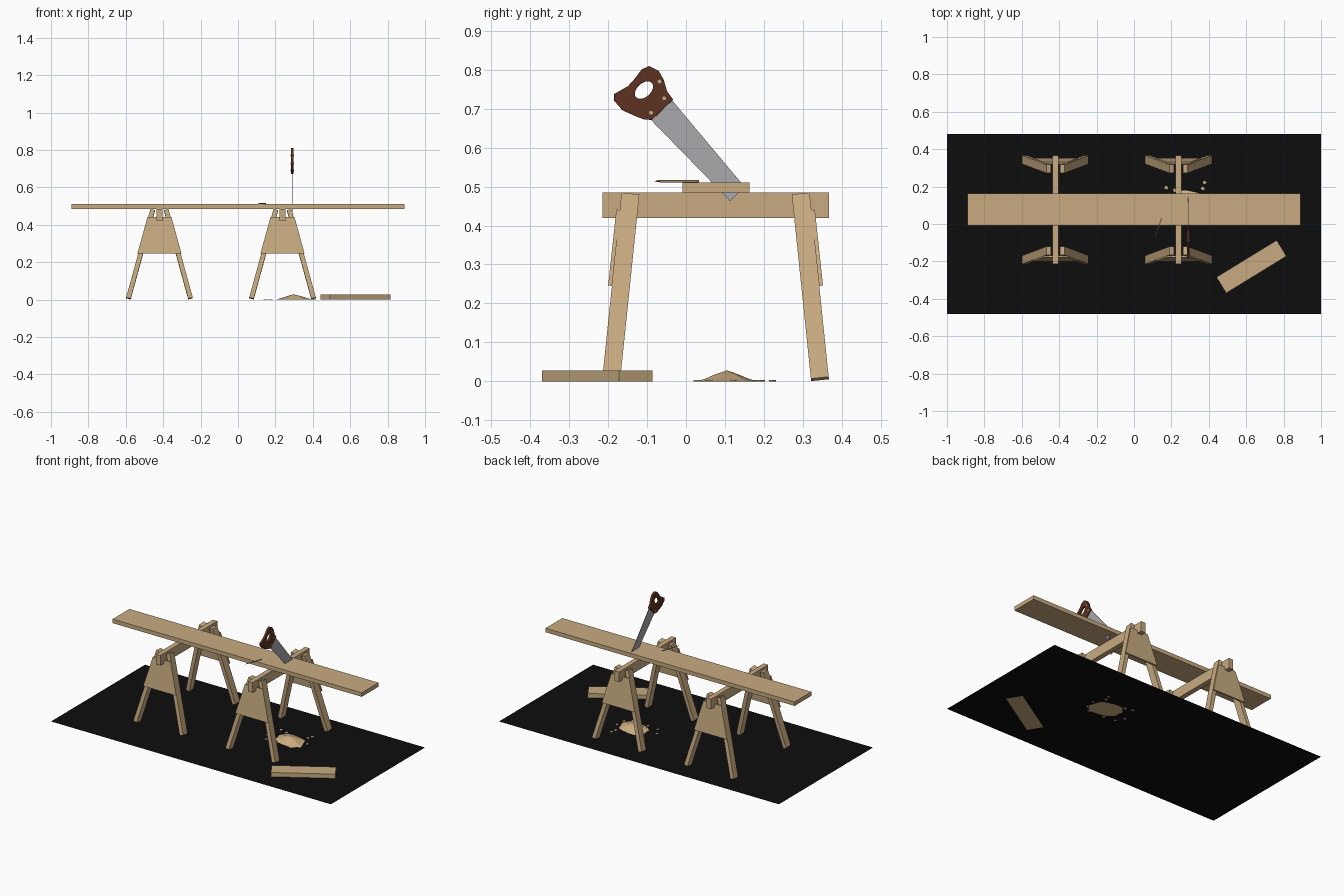
import bpy, bmesh, math, random
from mathutils import Matrix, Vector

random.seed(4)
cube = bpy.data.objects.get("Cube")
if cube:
    bpy.data.objects.remove(cube, do_unlink=True)


def material(name, rgb):
    m = bpy.data.materials.new(name)
    m.use_nodes = True
    m.diffuse_color = (*rgb, 1)
    m.node_tree.nodes["Principled BSDF"].inputs["Base Color"].default_value = (*rgb, 1)
    return m


WOOD = material("pale wood", (0.58, 0.41, 0.22))
DUST = material("sawdust", (0.64, 0.44, 0.23))
BLACK = material("black floor", (0.004, 0.004, 0.004))
STEEL = material("steel", (0.4, 0.4, 0.42))
BROWN = material("brown handle wood", (0.11, 0.032, 0.014))
BRASS = material("brass", (0.55, 0.42, 0.25))


def finish(name, bm, mat):
    bmesh.ops.recalc_face_normals(bm, faces=bm.faces)
    me = bpy.data.meshes.new(name)
    bm.to_mesh(me)
    bm.free()
    me.materials.append(mat)
    ob = bpy.data.objects.new(name, me)
    bpy.context.collection.objects.link(ob)
    return ob


def box(name, size, matrix, mat):
    bm = bmesh.new()
    bmesh.ops.create_cube(bm, size=1, matrix=matrix @ Matrix.Diagonal((*size, 1)))
    return finish(name, bm, mat)


def prism(name, points, depth, mat):
    """Extrude a flat outline along the depth vector."""
    bm = bmesh.new()
    face = bm.faces.new([bm.verts.new(p) for p in points])
    new = bmesh.ops.extrude_face_region(bm, geom=[face])["geom"]
    bmesh.ops.translate(bm, vec=depth,
                        verts=[v for v in new if isinstance(v, bmesh.types.BMVert)])
    return finish(name, bm, mat)


def rod(name, a, b, r1, r2, sides, mat):
    a, b = Vector(a), Vector(b)
    turn = (b - a).to_track_quat('Z', 'Y').to_matrix().to_4x4()
    bm = bmesh.new()
    bmesh.ops.create_cone(bm, cap_ends=True, segments=sides, radius1=r1, radius2=r2,
                          depth=(b - a).length,
                          matrix=Matrix.Translation((a + b) / 2) @ turn)
    return finish(name, bm, mat)


# Floor sheet
bm = bmesh.new()
bmesh.ops.create_grid(bm, x_segments=1, y_segments=1, size=1,
                      matrix=Matrix.Translation((0, 0, 0.0005)) @ Matrix.Diagonal((1, 0.48, 1, 1)))
finish("floor", bm, BLACK)


# Sawhorses: beam, four splayed legs, two gusset plates
def sawhorse(label, cx, cy=0.076):
    box(label + "_beam", (0.032, 0.582, 0.065), Matrix.Translation((cx, cy, 0.4525)), WOOD)
    for end, ys in (("front", -1), ("back", 1)):
        for side, xs in (("left", 1), ("right", -1)):
            top = Vector((cx + xs * 0.036, cy + ys * 0.219, 0.479))
            foot = Vector((cx + xs * 0.166, cy + ys * 0.268, 0.006))
            up = (top - foot).normalized()
            across = Vector((1, 0, 0))
            across = (across - up * across.dot(up)).normalized()
            along = up.cross(across)
            turn = Matrix((across, along, up)).transposed().to_4x4()
            box(f"{label}_{end}_{side}_leg", (0.025, 0.046, (top - foot).length),
                Matrix.Translation((top + foot) / 2) @ turn, WOOD)
        low, high = (0.118, 0.266, 0.245), (0.064, 0.245, 0.44)
        outline = [(cx + s * w, cy + ys * y, z)
                   for s, (w, y, z) in ((-1, low), (1, low), (1, high), (-1, high))]
        prism(f"{label}_{end}_gusset", outline, (0, ys * 0.01, 0.001), WOOD)


sawhorse("right_sawhorse", -0.42)
sawhorse("left_sawhorse", 0.238)

# Plank across the sawhorses and the offcut on the floor
box("plank", (1.78, 0.171, 0.026), Matrix.Translation((0, 0.077, 0.498)), WOOD)
box("offcut", (0.378, 0.1, 0.028),
    Matrix.Translation((0.628, -0.228, 0.014)) @ Matrix.Rotation(math.radians(31.5), 4, 'Z'), WOOD)

# Pencil on the plank
tail, neck, tip = Vector((0.148, 0.032, 0.514)), Vector((0.113, -0.067, 0.514)), Vector((0.108, -0.081, 0.514))
rod("pencil_body", tail, neck, 0.003, 0.003, 6, WOOD)
rod("pencil_point", neck, tip, 0.003, 0.0004, 6, BROWN)

# Saw blade
SAW_X = 0.29
blade = [(-0.05, 0.739), (0.151, 0.499), (0.113, 0.463), (-0.11, 0.692)]
prism("saw_blade", [(SAW_X - 0.0015, y, z) for y, z in blade], (0.003, 0, 0), STEEL)

# Saw handle with a grip hole
grip = [(-0.095, 0.808), (-0.072, 0.797), (-0.059, 0.775), (-0.05, 0.744), (-0.035, 0.724),
        (-0.088, 0.673), (-0.108, 0.674), (-0.13, 0.683), (-0.162, 0.697), (-0.183, 0.721),
        (-0.183, 0.737), (-0.148, 0.757), (-0.13, 0.777), (-0.113, 0.8)]
tilt = math.radians(42)
hole = []
for i in range(20):
    a = i * math.tau / 20
    u, v = 0.029 * math.cos(a), 0.019 * math.sin(a)
    hole.append((-0.108 + u * math.cos(tilt) - v * math.sin(tilt),
                 0.748 + u * math.sin(tilt) + v * math.cos(tilt)))
curve = bpy.data.curves.new("handle_outline", 'CURVE')
curve.dimensions = '2D'
curve.fill_mode = 'BOTH'
curve.extrude = 0.006
curve.bevel_depth = 0.0015
curve.bevel_resolution = 1
for loop in (grip, hole):
    spline = curve.splines.new('POLY')
    spline.points.add(len(loop) - 1)
    for p, (y, z) in zip(spline.points, loop):
        p.co = (y, z, 0, 1)
    spline.use_cyclic_u = True
temp = bpy.data.objects.new("handle_outline", curve)
bpy.context.collection.objects.link(temp)
bpy.context.view_layer.update()
mesh = bpy.data.meshes.new_from_object(temp.evaluated_get(bpy.context.evaluated_depsgraph_get()))
bpy.data.objects.remove(temp, do_unlink=True)
mesh.materials.clear()
mesh.materials.append(BROWN)
mesh.transform(Matrix(((0, 0, 1, SAW_X), (1, 0, 0, 0), (0, 1, 0, 0), (0, 0, 0, 1))))
handle = bpy.data.objects.new("saw_handle", mesh)
bpy.context.collection.objects.link(handle)
bpy.context.view_layer.objects.active = handle
handle.select_set(True)
bpy.ops.object.shade_smooth_by_angle(angle=math.radians(35))
handle.select_set(False)

# Handle rivets
for i, (y, z) in enumerate(((-0.068, 0.77), (-0.056, 0.727), (-0.09, 0.69))):
    rod(f"rivet_{i + 1}", (SAW_X - 0.0085, y, z), (SAW_X + 0.0085, y, z), 0.005, 0.005, 10, BRASS)

# Sawdust heap: uneven rings rising to a peak
bm = bmesh.new()
rings, n = [], 18
wobble = [random.uniform(0.85, 1.12) for _ in range(n)]
for scale, z in ((1, 0), (0.72, 0.007), (0.38, 0.018)):
    rings.append([bm.verts.new((0.3 + 0.1 * scale * w * math.cos(i * math.tau / n),
                                0.105 + 0.08 * scale * w * math.sin(i * math.tau / n), z))
                  for i, w in enumerate(wobble)])
peak = bm.verts.new((0.295, 0.105, 0.028))
for a, b in zip(rings, rings[1:]):
    for i in range(n):
        bm.faces.new((a[i], a[(i + 1) % n], b[(i + 1) % n], b[i]))
for i in range(n):
    bm.faces.new((rings[-1][i], rings[-1][(i + 1) % n], peak))
bm.faces.new(rings[0][::-1])
finish("sawdust_heap", bm, DUST)

# Scattered flakes
flakes = [(0.172, 0.196), (0.378, 0.222), (0.37, 0.19), (0.22, 0.18), (0.145, 0.09),
          (0.175, 0.04), (0.25, 0.03), (0.4, 0.06), (0.41, 0.12), (0.36, 0.03)]
for k, (x, y) in enumerate(flakes):
    pts = []
    for i in range(6):
        r = random.uniform(0.006, 0.013)
        pts.append((x + r * math.cos(i * math.tau / 6), y + r * math.sin(i * math.tau / 6), 0))
    prism(f"sawdust_flake_{k + 1}", pts, (0, 0, 0.003), DUST)
